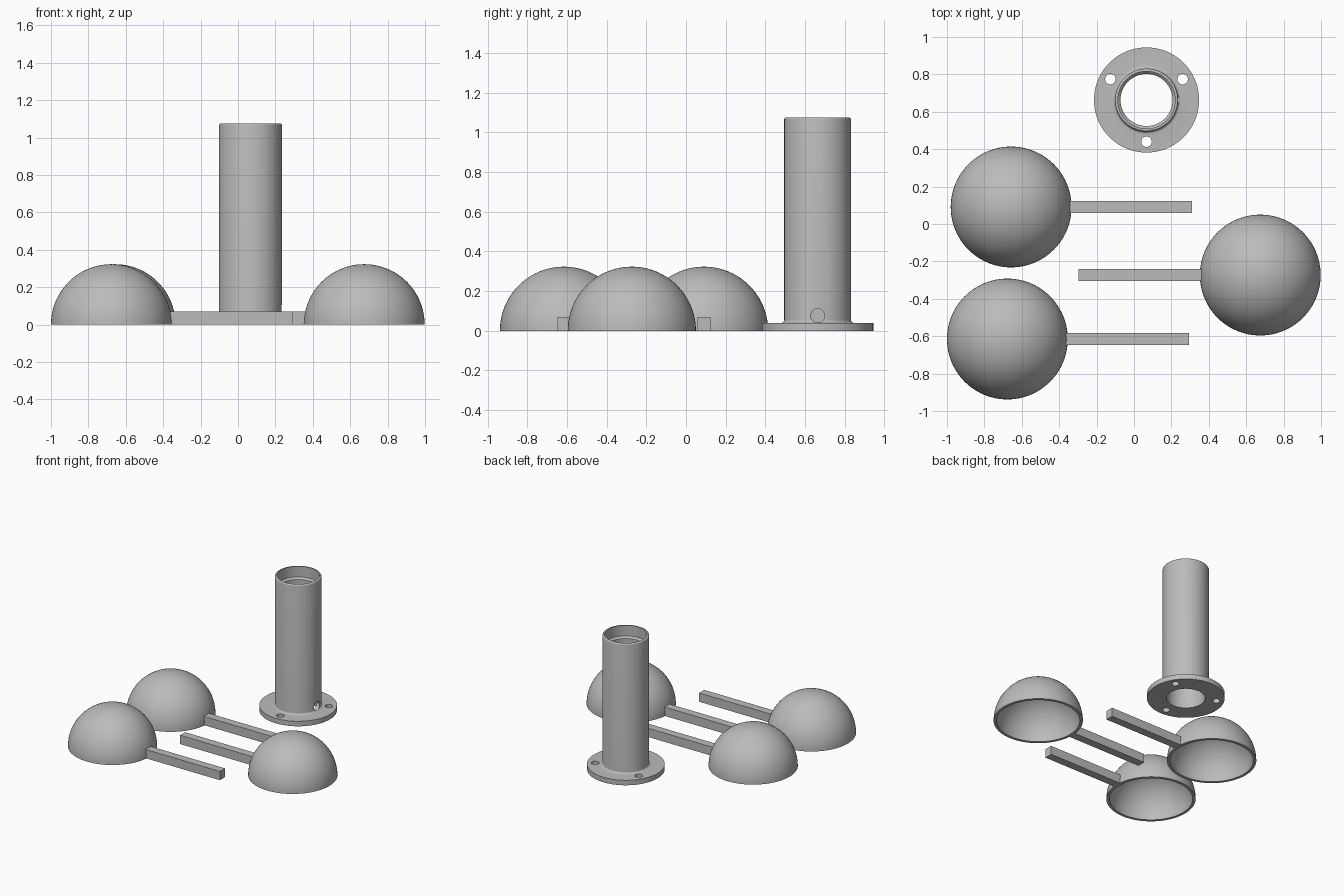
import bpy, bmesh, math
from mathutils import Vector

if "Cube" in bpy.data.objects:
    bpy.data.objects.remove(bpy.data.objects["Cube"])

grey = bpy.data.materials.new("light grey")
grey.diffuse_color = (0.5, 0.5, 0.5, 1)
grey.use_nodes = True
grey.node_tree.nodes["Principled BSDF"].inputs["Base Color"].default_value = grey.diffuse_color


def finish(bm, name, loc):
    bmesh.ops.recalc_face_normals(bm, faces=bm.faces)
    mesh = bpy.data.meshes.new(name)
    bm.to_mesh(mesh)
    bm.free()
    mesh.materials.append(grey)
    obj = bpy.data.objects.new(name, mesh)
    obj.location = loc
    bpy.context.collection.objects.link(obj)
    return obj


def smooth(obj):
    bpy.ops.object.select_all(action='DESELECT')
    obj.select_set(True)
    bpy.context.view_layer.objects.active = obj
    bpy.ops.object.shade_smooth_by_angle(angle=math.radians(30))


def lathe(name, profile, loc, steps=96):
    """Spin a closed (radius, height) profile round the z axis."""
    bm = bmesh.new()
    verts = [bm.verts.new((r, 0, z)) for r, z in profile]
    edges = [bm.edges.new((a, b)) for a, b in zip(verts, verts[1:] + verts[:1])
             if a.co.x > 0 or b.co.x > 0]
    bmesh.ops.spin(bm, geom=verts + edges, cent=(0, 0, 0), axis=(0, 0, 1),
                   angle=2 * math.pi, steps=steps, use_merge=False)
    bmesh.ops.remove_doubles(bm, verts=bm.verts, dist=1e-5)
    return finish(bm, name, loc)


def box(name, lo, hi):
    lo, hi = Vector(lo), Vector(hi)
    bm = bmesh.new()
    bmesh.ops.create_cube(bm, size=1)
    bmesh.ops.scale(bm, vec=hi - lo, verts=bm.verts)
    return finish(bm, name, (lo + hi) / 2)


def drill(target, loc, radius, depth, rot=(0, 0, 0)):
    bm = bmesh.new()
    bmesh.ops.create_cone(bm, cap_ends=True, segments=32, radius1=radius,
                          radius2=radius, depth=depth)
    cutter = finish(bm, "hole_cutter", loc)
    cutter.rotation_euler = rot
    cutter.hide_render = True
    cutter.hide_set(True)
    mod = target.modifiers.new("hole", 'BOOLEAN')
    mod.operation, mod.solver, mod.object = 'DIFFERENCE', 'EXACT', cutter


# Hollow half-sphere cups, each with a square arm
R, WALL, N = 0.323, 0.022, 24
arc = [i * math.pi / 2 / N for i in range(N + 1)]
outer = [(R * math.cos(a), R * math.sin(a)) for a in arc[:-1]] + [(0, R)]
r = R - WALL
inner = [(0, r)] + [(r * math.cos(a), r * math.sin(a)) for a in arc[-2::-1]]
for i, (x, y, tip) in enumerate([(-0.657, 0.091, 0.31), (0.675, -0.273, -0.298),
                                 (-0.677, -0.615, 0.293)], 1):
    smooth(lathe(f"cup_{i}", outer + inner, (x, y, 0)))
    root = x + math.copysign(R - 0.012, tip - x)
    box(f"arm_{i}", (min(root, tip), y - 0.032, 0), (max(root, tip), y + 0.032, 0.07))

# Flanged tube: fillet at the foot, rounded rim, wider socket at the top
CX, CY = 0.067, 0.663
TUBE, F = 0.168, 0.015
fillet = [(TUBE + F - F * math.sin(t), 0.04 + F - F * math.cos(t))
          for t in [k * math.pi / 12 for k in range(7)]]
rim = [(TUBE - 0.008 + 0.008 * math.cos(t), 1.067 + 0.008 * math.sin(t))
       for t in [k * math.pi / 8 for k in range(5)]]
profile = ([(0.139, 0), (0.281, 0), (0.281, 0.04)] + fillet + rim +
           [(0.153, 1.075), (0.153, 0.99), (0.139, 0.976)])
tube = lathe("flanged_tube", profile, (CX, CY, 0))

# Three screw holes in the flange and one cable hole through the tube wall
for deg in (30, 150, 270):
    a = math.radians(deg)
    drill(tube, (CX + 0.223 * math.cos(a), CY + 0.223 * math.sin(a), 0.02), 0.028, 0.1)
drill(tube, (CX + 0.16, CY, 0.076), 0.035, 0.1, (0, math.pi / 2, 0))
smooth(tube)
